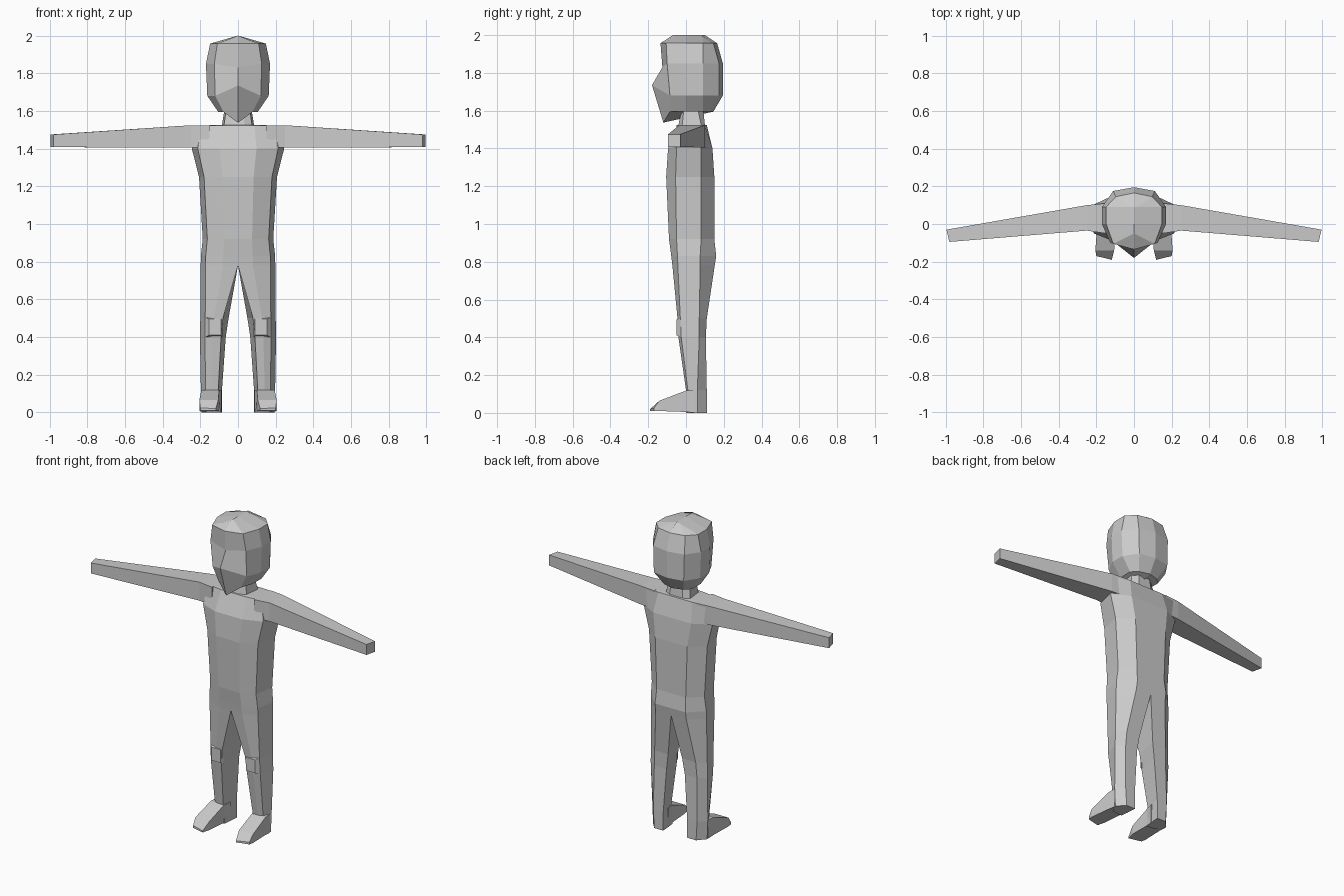
import bpy
import bmesh

if "Cube" in bpy.data.objects:
    bpy.data.objects.remove(bpy.data.objects["Cube"])

grey = bpy.data.materials.new("plain_grey")
grey.use_nodes = True
grey.diffuse_color = (0.6, 0.6, 0.6, 1)
grey.node_tree.nodes["Principled BSDF"].inputs["Base Color"].default_value = (0.6, 0.6, 0.6, 1)


def loft(name, rings, open_count=0, cap_start=True, cap_end=True):
    """Skin the +x half ring by ring, then mirror; open rings have no wall on x = 0."""
    bm = bmesh.new()
    rows = [[bm.verts.new(p) for p in ring] for ring in rings]
    for r, (a, b) in enumerate(zip(rows, rows[1:])):
        n = len(a)
        for i in range(n if r >= open_count else n - 1):
            j = (i + 1) % n
            bm.faces.new((a[i], a[j], b[j], b[i]))
    if cap_start:
        bm.faces.new(rows[0][::-1])
    if cap_end:
        bm.faces.new(rows[-1])
    bmesh.ops.remove_doubles(bm, verts=bm.verts, dist=0.0005)
    bmesh.ops.dissolve_degenerate(bm, edges=bm.edges, dist=0.0005)
    bmesh.ops.recalc_face_normals(bm, faces=bm.faces)
    mesh = bpy.data.meshes.new(name)
    bm.to_mesh(mesh)
    bm.free()
    mesh.materials.append(grey)
    obj = bpy.data.objects.new(name, mesh)
    bpy.context.collection.objects.link(obj)
    mirror = obj.modifiers.new("mirror", "MIRROR")
    mirror.use_clip = True
    mirror.merge_threshold = 0.001
    return obj


def body_ring(z, wide, front, back, side_front, side_back, inner=0.0, inner_back=0.0):
    span = wide - inner
    return [(inner, front, z), (inner + 0.4 * span, front, z), (0.87 * wide, side_front, z),
            (wide, side_back, z), (inner + 0.55 * span, back, z), (inner_back, back, z)]


def head_ring(z, wide, nose, nose_z, corner, back):
    return [(0, nose, nose_z), (0.74 * wide, corner, z), (wide, 0.0, z),
            (wide, 0.09, z), (0.65 * wide, back - 0.02, z), (0, back, z)]


def box_ring(axis, at, u0, u1, v0, v1):
    corners = [(u0, v0), (u1, v0), (u1, v1), (u0, v1)]
    return [(at, u, v) if axis == "x" else (u, at, v) for u, v in corners]


# Neck, torso and legs
torso = [
    body_ring(1.62, 0.07, -0.02, 0.09, -0.01, 0.06),
    body_ring(1.525, 0.085, -0.04, 0.10, -0.02, 0.08),
    body_ring(1.523, 0.22, -0.045, 0.11, -0.03, 0.10),
    body_ring(1.40, 0.245, -0.095, 0.14, -0.05, 0.08),
    body_ring(1.25, 0.207, -0.105, 0.15, -0.055, 0.08),
    body_ring(0.92, 0.187, -0.09, 0.15, -0.05, 0.08),
    body_ring(0.83, 0.197, -0.078, 0.16, -0.045, 0.075),
    body_ring(0.78, 0.198, -0.072, 0.152, -0.043, 0.075),
]
legs = [
    body_ring(0.50, 0.20, -0.045, 0.11, -0.03, 0.07, 0.08, 0.05),
    body_ring(0.40, 0.202, -0.04, 0.105, -0.025, 0.07, 0.09, 0.065),
    body_ring(0.12, 0.197, 0.0, 0.11, 0.01, 0.06, 0.105, 0.085),
    body_ring(0.0, 0.192, 0.0, 0.11, 0.01, 0.06, 0.095, 0.085),
]
loft("body", torso + legs, open_count=len(torso) - 1)

# Head, from the crown ridge down to the chin
loft("head", [
    head_ring(2.0, 0.0, -0.07, 2.0, -0.05, 0.10),
    head_ring(1.957, 0.148, -0.135, 1.957, -0.105, 0.165),
    head_ring(1.85, 0.17, -0.125, 1.83, -0.10, 0.195),
    head_ring(1.68, 0.163, -0.18, 1.735, -0.085, 0.195),
    head_ring(1.595, 0.105, -0.12, 1.537, -0.085, 0.145),
], open_count=4)

# Arms, swept slightly forward and tapering to square ends
loft("arms", [
    box_ring("x", 0.15, -0.05, 0.11, 1.405, 1.524),
    box_ring("x", 0.25, -0.035, 0.10, 1.405, 1.524),
    [(0.98, -0.095, 1.408), (0.995, -0.03, 1.408), (0.995, -0.03, 1.475), (0.98, -0.095, 1.475)],
])

# Knee pads
loft("knee_pads", [
    box_ring("y", -0.03, 0.083, 0.172, 0.40, 0.505),
    box_ring("y", -0.049, 0.09, 0.155, 0.41, 0.495),
])

# Feet, sloping down to the toes
loft("feet", [
    box_ring("y", 0.05, 0.088, 0.192, 0.0, 0.12),
    box_ring("y", 0.0, 0.10, 0.195, 0.005, 0.118),
    box_ring("y", -0.14, 0.105, 0.205, 0.01, 0.065),
    [(0.118, -0.19, 0.01), (0.20, -0.17, 0.01), (0.20, -0.17, 0.025), (0.118, -0.19, 0.02)],
])
